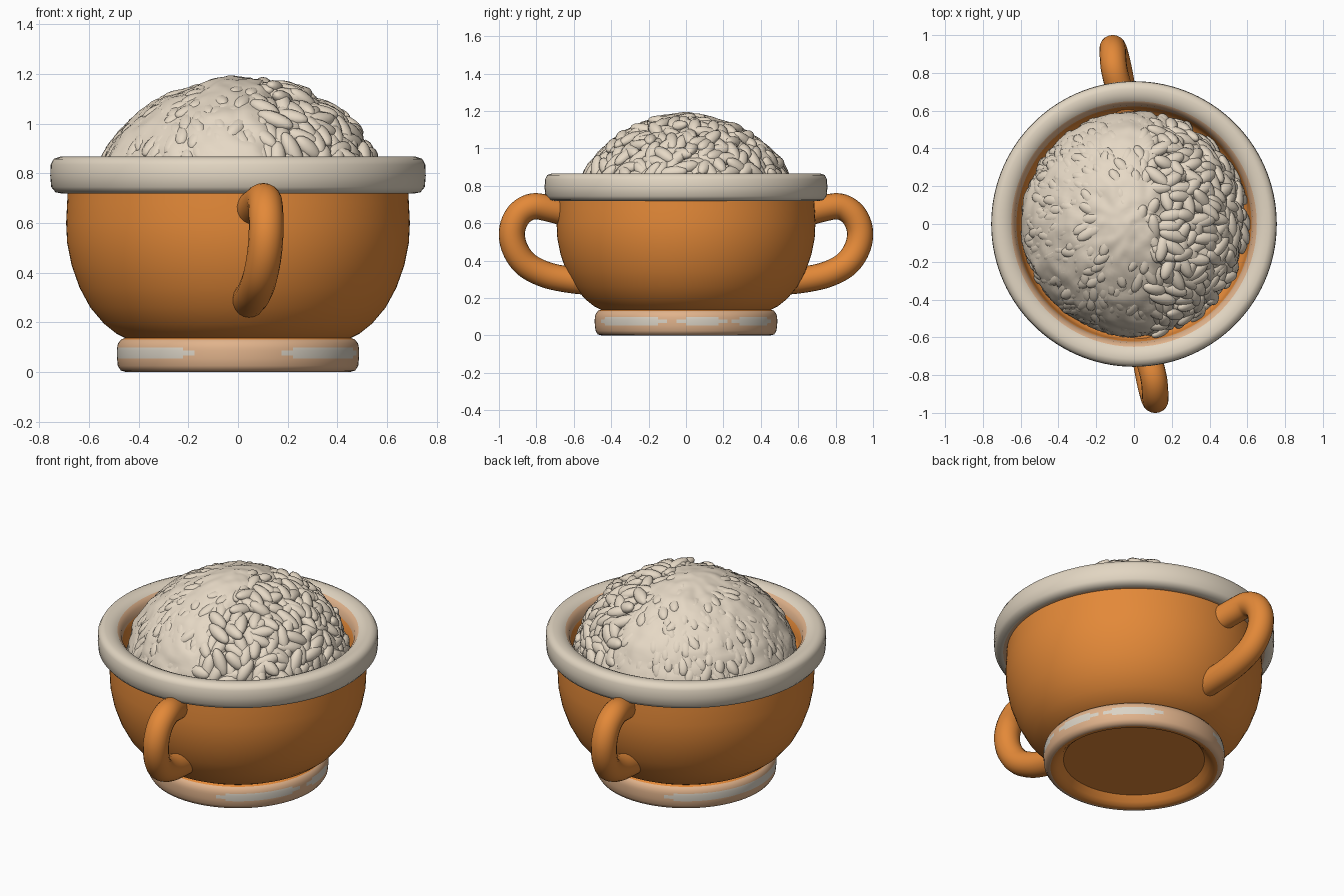
import bpy, bmesh, math, random
from mathutils import Vector, Matrix, noise

if "Cube" in bpy.data.objects:
    bpy.data.objects.remove(bpy.data.objects["Cube"])

random.seed(4)


def mat(name, rgb):
    m = bpy.data.materials.new(name)
    m.diffuse_color = (*rgb, 1)
    m.use_nodes = True
    m.node_tree.nodes["Principled BSDF"].inputs["Base Color"].default_value = m.diffuse_color
    return m


ORANGE = mat("orange_glaze", (0.77, 0.25, 0.04))
PEACH = mat("peach_glaze", (0.75, 0.45, 0.26))
CREAM = mat("cream_glaze", (0.76, 0.67, 0.54))
PATCH = mat("worn_patch", (0.70, 0.65, 0.56))
RICE = mat("rice", (0.79, 0.69, 0.56))


def finish(bm, name, mats, angle=50):
    bmesh.ops.recalc_face_normals(bm, faces=bm.faces)
    me = bpy.data.meshes.new(name)
    bm.to_mesh(me)
    bm.free()
    for m in mats:
        me.materials.append(m)
    ob = bpy.data.objects.new(name, me)
    bpy.context.collection.objects.link(ob)
    bpy.ops.object.select_all(action='DESELECT')
    ob.select_set(True)
    bpy.context.view_layer.objects.active = ob
    bpy.ops.object.shade_smooth_by_angle(angle=math.radians(angle))
    return ob


def lathe(name, profile, mats, rule=None, n=120):
    """Spin (r, z) points round z; rule(face centre) picks the material."""
    bm = bmesh.new()
    rings = []
    for r, z in profile:
        if r == 0:
            rings.append([bm.verts.new((0, 0, z))] * n)
        else:
            rings.append([bm.verts.new((r * math.cos(2 * math.pi * i / n),
                                        r * math.sin(2 * math.pi * i / n), z)) for i in range(n)])
    for a, b in zip(rings, rings[1:]):
        for i in range(n):
            j = (i + 1) % n
            f = bm.faces.new(list(dict.fromkeys((a[i], a[j], b[j], b[i]))))
            if rule:
                f.material_index = rule(f.calc_center_median())
    return finish(bm, name, mats)


# Foot ring: orange underside, peach band, worn patches with tapered ends
def foot_colour(c):
    if math.hypot(c.x, c.y) < 0.45 or c.z > 0.132:
        return 0
    a = math.degrees(math.atan2(c.y, c.x))
    more = 6 * (abs(c.z - .076) > .012)
    bare = abs(abs(a) - 90) < 21 + more or abs(a + 9) < 3 + more or abs(a - 28) < 2 + more
    return 2 if 0.054 < c.z < 0.098 and not bare else 1


lathe("foot_ring", [(0, .05), (.38, .05), (.405, .02), (.425, .004), (.45, 0), (.472, .006),
                    (.484, .025), (.487, .054), (.488, .066), (.488, .086), (.487, .098),
                    (.483, .115), (.47, .132), (.44, .142)], [ORANGE, PEACH, PATCH], foot_colour)

# Bowl body, outside and inner wall
lathe("bowl_body", [(.44, .13), (.46, .14), (.49, .155), (.54, .195), (.595, .26), (.638, .34),
                    (.67, .43), (.688, .52), (.692, .60), (.688, .68), (.685, .74)], [ORANGE])
lathe("bowl_inside", [(.64, .81), (.622, .79), (.615, .74), (.60, .69), (.55, .66), (0, .65)],
      [ORANGE, PEACH], lambda c: 1 if c.z > .77 else 0)

# Rolled rim, peach where it meets the orange
lathe("rim", [(.67, .722), (.705, .718), (.735, .724), (.752, .745), (.756, .79), (.754, .835),
              (.742, .858), (.715, .867), (.68, .862), (.65, .848), (.63, .825), (.622, .79)],
      [CREAM, PEACH], lambda c: 1 if math.hypot(c.x, c.y) < (.64 if c.z > .75 else .70) else 0)

# Two handles, the second turned half way round
PATH = [(.04, -.60, .64), (.08, -.72, .675), (.105, -.82, .69), (.112, -.895, .645), (.113, -.93, .56),
        (.105, -.915, .465), (.088, -.855, .38), (.068, -.75, .325), (.05, -.62, .297), (.04, -.50, .285)]


def catmull(pts, steps=6):
    out = []
    p = [Vector(v) for v in pts]
    p = [2 * p[0] - p[1]] + p + [2 * p[-1] - p[-2]]
    for i in range(1, len(p) - 2):
        a, b, c, d = p[i - 1:i + 3]
        for k in range(steps):
            t = k / steps
            out.append(.5 * (2 * b + (c - a) * t + (2 * a - 5 * b + 4 * c - d) * t * t
                             + (3 * b - a - 3 * c + d) * t ** 3))
    return out + [p[-2]]


def handle(name, turn):
    pts = catmull(PATH)
    bm = bmesh.new()
    rings = []
    n = 20
    for i, p in enumerate(pts):
        tan = (pts[min(i + 1, len(pts) - 1)] - pts[max(i - 1, 0)]).normalized()
        u = (Vector((1, 0, 0)) - tan * tan.x).normalized()
        v = tan.cross(u)
        rings.append([bm.verts.new(p + .07 * (u * math.cos(2 * math.pi * k / n)
                                              + v * math.sin(2 * math.pi * k / n))) for k in range(n)])
    for a, b in zip(rings, rings[1:]):
        for k in range(n):
            bm.faces.new((a[k], a[(k + 1) % n], b[(k + 1) % n], b[k]))
    bm.faces.new(rings[0])
    bm.faces.new(rings[-1])
    bmesh.ops.rotate(bm, verts=bm.verts, matrix=Matrix.Rotation(turn, 3, 'Z'))
    finish(bm, name, [ORANGE])


handle("front_handle", 0)
handle("back_handle", math.pi)

# Rice mound: a lumpy dome, lower on the loose-grain side
A, H, Z0, POW = .595, .485, .70, 1.08


def loose(x):
    return min(1, max(0, (x - .09) / .1))


def dome(t, a):
    r = A * max(0, math.sin(t)) ** POW
    p = Vector((r * math.cos(a), r * math.sin(a), Z0 + H * max(0, math.cos(t)) ** POW))
    nrm = Vector((p.x / A ** 2, p.y / A ** 2, (p.z - Z0) / H ** 2)).normalized()
    return p, nrm


bm = bmesh.new()
N, R = 120, 44
top = bm.verts.new((0, 0, Z0 + H))
prev = None
for i in range(1, R + 1):
    ring = []
    for k in range(N):
        p, nrm = dome(math.pi / 2 * i / R, 2 * math.pi * k / N)
        lump = .014 * noise.noise(p * 7) + .010 * noise.noise(p * 17)
        ring.append(bm.verts.new(p + nrm * (lump - .04 * loose(p.x))))
    for k in range(N):
        j = (k + 1) % N
        bm.faces.new((top, ring[k], ring[j]) if prev is None else (prev[k], ring[k], ring[j], prev[j]))
    prev = ring
bm.faces.new(prev)
finish(bm, "rice_mound", [RICE], 60)


# One grain, long along d, spun directly from points
def add_grain(bm, c, d, w, u, length, segs=10, rows=8):
    tips = [bm.verts.new(c - d * length), bm.verts.new(c + d * length)]
    rings = []
    for r in range(1, rows):
        f = math.pi * r / rows
        rings.append([bm.verts.new(c - d * (length * math.cos(f)) + math.sin(f)
                                   * (w * (.036 * math.cos(2 * math.pi * k / segs))
                                      + u * (.03 * math.sin(2 * math.pi * k / segs))))
                      for k in range(segs)])
    for k in range(segs):
        j = (k + 1) % segs
        bm.faces.new((tips[0], rings[0][j], rings[0][k]))
        bm.faces.new((tips[1], rings[-1][k], rings[-1][j]))
        for a, b in zip(rings, rings[1:]):
            bm.faces.new((a[k], a[j], b[j], b[k]))


# Rice grains: proud on the right, elsewhere only the outer tips break the surface
bm = bmesh.new()
COUNT = 560
for i in range(COUNT):
    t = math.acos(1 - (i + .5) / COUNT * .97)
    p, nrm = dome(t, i * 2.39996 + random.uniform(-.05, .05))
    s = loose(p.x + random.uniform(-.05, .05)) > .5
    if not s and t < .5 and random.random() < .6:
        continue
    flat = Vector((p.x, p.y, 0))
    down = (flat - nrm * nrm.dot(flat)).normalized()
    side = nrm.cross(down)
    spin = random.uniform(-1.5, 1.5) if s else random.uniform(-.6, .6)
    d = (down * math.cos(spin) + side * math.sin(spin)).normalized()
    tilt = random.uniform(-.3, .4) if s else random.uniform(.12, .3)
    d = (d * math.cos(tilt) + nrm * math.sin(tilt)).normalized()
    w = nrm.cross(d).normalized()
    out = random.uniform(-.028, .0) if s else -.028 + .006 * t + random.uniform(-.006, .003)
    c = p + nrm * out
    add_grain(bm, Vector((c.x * .985, c.y * .985, c.z)), d, w, d.cross(w), random.uniform(.062, .082))
finish(bm, "rice_grains", [RICE], 60)
